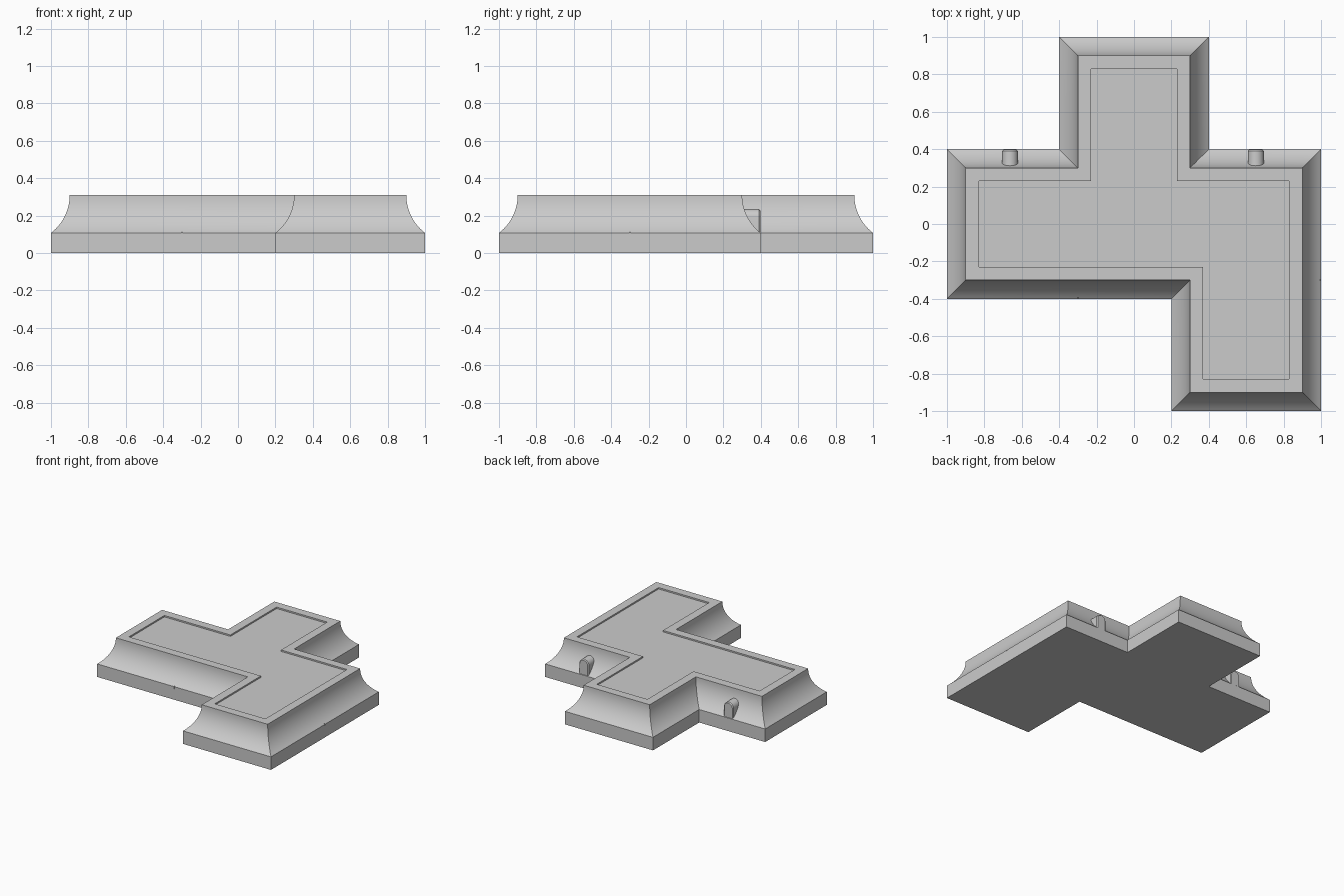
import bpy, bmesh, math
from mathutils import Vector

cube = bpy.data.objects.get("Cube")
if cube:
    bpy.data.objects.remove(cube, do_unlink=True)

grey = bpy.data.materials.new("plain grey")
grey.use_nodes = True
colour = (0.6, 0.6, 0.6, 1)
grey.diffuse_color = colour
grey.node_tree.nodes["Principled BSDF"].inputs["Base Color"].default_value = colour

BASE, TOP, INSET, LIP, RECESS = 0.107, 0.31, 0.1, 0.17, 0.012
OUTLINE = [(-1, -.4), (.2, -.4), (.2, -1), (1, -1), (1, .4),
           (.4, .4), (.4, 1), (-.4, 1), (-.4, .4), (-1, .4)]


def inset_ring(d):
    """Move every edge of the counter-clockwise outline inwards by d."""
    pts = [Vector(p) for p in OUTLINE]
    ring = []
    for i, p in enumerate(pts):
        a = (p - pts[i - 1]).normalized()
        b = (pts[(i + 1) % len(pts)] - p).normalized()
        ring.append(p + d * Vector((-a.y - b.y, a.x + b.x)))
    return ring


def loft(name, rings):
    """Join equal rings of points into one closed solid."""
    bm = bmesh.new()
    loops = [[bm.verts.new(p) for p in r] for r in rings]
    n = len(loops[0])
    for lo, hi in zip(loops, loops[1:]):
        for i in range(n):
            j = (i + 1) % n
            bm.faces.new((lo[i], lo[j], hi[j], hi[i]))
    bm.faces.new(loops[0][::-1])
    bm.faces.new(loops[-1])
    bmesh.ops.recalc_face_normals(bm, faces=bm.faces)
    mesh = bpy.data.meshes.new(name)
    bm.to_mesh(mesh)
    bm.free()
    mesh.materials.append(grey)
    obj = bpy.data.objects.new(name, mesh)
    bpy.context.collection.objects.link(obj)
    return obj


def smooth(obj):
    bpy.ops.object.select_all(action='DESELECT')
    obj.select_set(True)
    bpy.context.view_layer.objects.active = obj
    bpy.ops.object.shade_smooth_by_angle(angle=math.radians(30))


# Plinth: straight foot, concave cove, flat rim and shallow recess
rise = TOP - BASE
radius = (INSET ** 2 + rise ** 2) / (2 * INSET)
sweep = math.asin(rise / radius)
profile = [(0, 0)]
STEPS = 14
for k in range(STEPS + 1):
    t = sweep * (1 - k / STEPS)
    profile.append((INSET - radius * (1 - math.cos(t)), TOP - radius * math.sin(t)))
profile += [(LIP, TOP), (LIP, TOP - RECESS)]
plinth = loft("plinth", [[(p.x, p.y, z) for p in inset_ring(d)] for d, z in profile])


# Hair-thin notches in the front and left edges of the foot
def notch(name, x, y, sx, sy, z0):
    corners = [(x - sx, y - sy), (x + sx, y - sy), (x + sx, y + sy), (x - sx, y + sy)]
    cutter = loft(name, [[(*c, z) for c in corners] for z in (z0, BASE + .01)])
    cutter.hide_render = True
    cut = plinth.modifiers.new(name, 'BOOLEAN')
    cut.operation = 'DIFFERENCE'
    cut.object = cutter
    bpy.context.view_layer.objects.active = plinth
    bpy.ops.object.modifier_apply(modifier=name)
    bpy.data.objects.remove(cutter, do_unlink=True)


notch("front_notch", -.3, -.4, .003, .006, .09)
notch("left_notch", 1, -.3, .006, .003, .097)
smooth(plinth)


# Arched pegs standing against the cove at the back
def arch(cx, y, half, top):
    pts = [(cx + half, y, BASE - .01)]
    for k in range(13):
        a = math.pi * k / 12
        pts.append((cx + half * math.cos(a), y, top - half + half * math.sin(a)))
    pts.append((cx - half, y, BASE - .01))
    return pts


for name, cx in (("right_peg", -.663), ("left_peg", .652)):
    peg = loft(name, [arch(cx, .28, .043, .235), arch(cx, .39, .043, .235),
                      arch(cx, .397, .036, .228)])
    smooth(peg)
